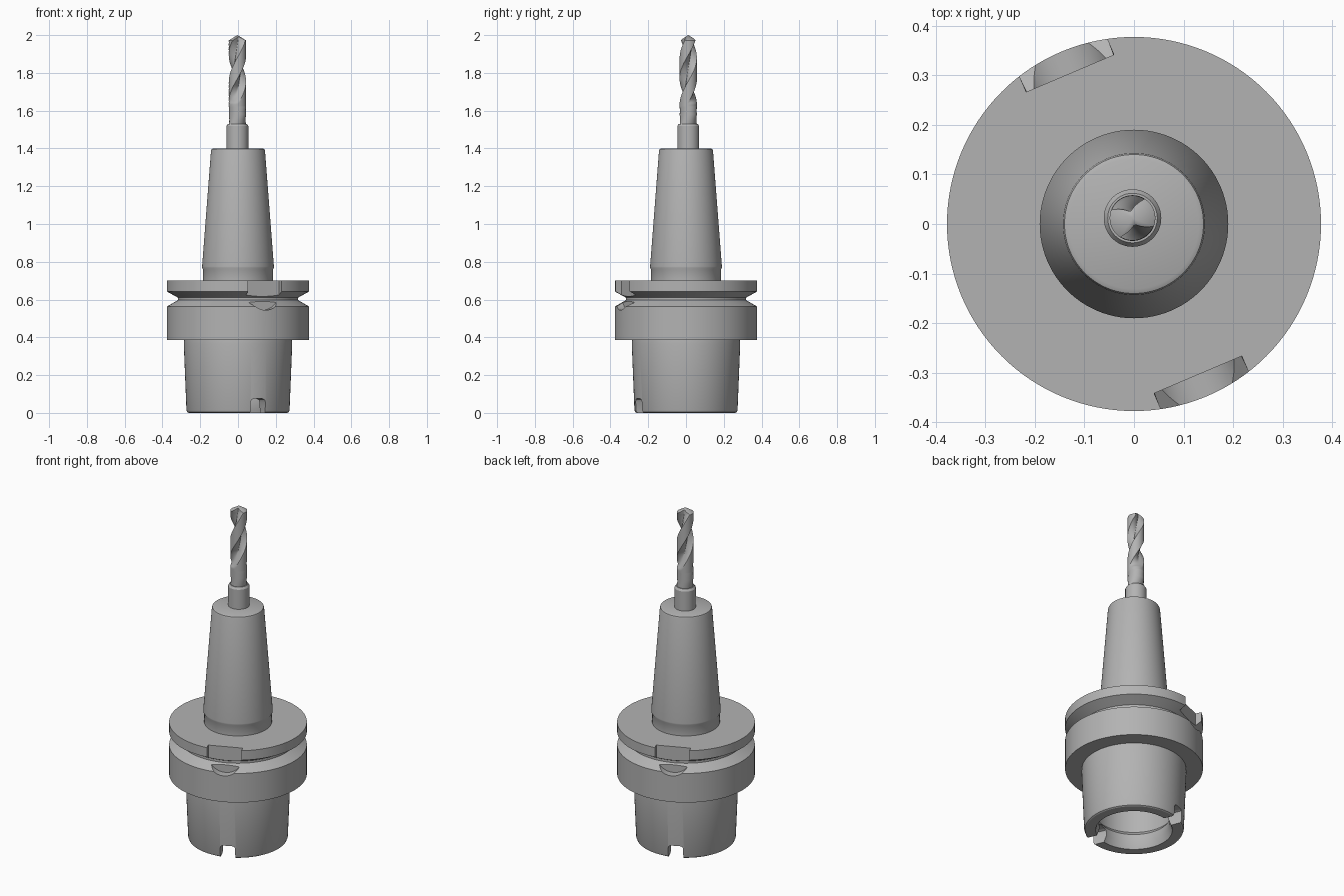
import bpy, bmesh, math
from mathutils import Matrix

if "Cube" in bpy.data.objects:
    bpy.data.objects.remove(bpy.data.objects["Cube"])

STEEL = bpy.data.materials.new("steel grey")
STEEL.diffuse_color = (0.45, 0.45, 0.45, 1)
STEEL.use_nodes = True
STEEL.node_tree.nodes["Principled BSDF"].inputs["Base Color"].default_value = STEEL.diffuse_color
SLOT_ANGLE = math.radians(-67)
DRILL_X, DRILL_Y = -0.003, 0.012


def finish(name, bm):
    bmesh.ops.recalc_face_normals(bm, faces=bm.faces)
    me = bpy.data.meshes.new(name)
    bm.to_mesh(me)
    bm.free()
    me.materials.append(STEEL)
    ob = bpy.data.objects.new(name, me)
    bpy.context.collection.objects.link(ob)
    return ob


def smooth(ob, angle=25):
    bpy.ops.object.select_all(action='DESELECT')
    ob.select_set(True)
    bpy.context.view_layer.objects.active = ob
    bpy.ops.object.shade_smooth_by_angle(angle=math.radians(angle))


def lathe(name, profile, seg=96, x=0, y=0):
    """Turn a (radius, height) profile about z; radius 0 ends close the solid."""
    bm = bmesh.new()
    rings = []
    for r, z in profile:
        if r == 0:
            rings.append([bm.verts.new((x, y, z))] * seg)
        else:
            rings.append([bm.verts.new((x + r * math.cos(2 * math.pi * i / seg),
                                        y + r * math.sin(2 * math.pi * i / seg), z))
                          for i in range(seg)])
    for a, b in zip(rings, rings[1:]):
        for i in range(seg):
            j = (i + 1) % seg
            quad = [a[i], a[j], b[j], b[i]]
            bm.faces.new(list(dict.fromkeys(quad)))
    return finish(name, bm)


def slot_cutter(name, outline, near, far, angle):
    """Extrude a (tangent, height) outline radially from near to far."""
    bm = bmesh.new()
    rows = [[bm.verts.new((d, t, z)) for t, z in outline] for d in (near, far)]
    n = len(outline)
    for row in rows:
        bm.faces.new(row)
    for i in range(n):
        j = (i + 1) % n
        bm.faces.new([rows[0][i], rows[0][j], rows[1][j], rows[1][i]])
    bm.transform(Matrix.Rotation(angle, 4, 'Z'))
    ob = finish(name, bm)
    ob.hide_render = True
    return ob


def cut(target, cutter):
    mod = target.modifiers.new("cut", 'BOOLEAN')
    mod.operation = 'DIFFERENCE'
    mod.solver = 'EXACT'
    mod.object = cutter
    bpy.context.view_layer.objects.active = target
    bpy.ops.object.modifier_apply(modifier=mod.name)
    bpy.data.objects.remove(cutter)


# Holder body: hollow taper, grooved flange, neck and tapered nose
holder = lathe("tool_holder", [
    (0, 0.30), (0.12, 0.30), (0.12, 0.27), (0.215, 0.27), (0.215, 0.11), (0.195, 0.085),
    (0.195, 0.04), (0.21, 0.0), (0.262, 0.0), (0.269, 0.004), (0.273, 0.015),
    (0.287, 0.365), (0.285, 0.387), (0.377, 0.387), (0.377, 0.563),
    (0.318, 0.597), (0.318, 0.61), (0.377, 0.643), (0.377, 0.70),
    (0.185, 0.70), (0.185, 0.757), (0.19, 0.768), (0.19, 0.775),
    (0.143, 1.388), (0.140, 1.396), (0.131, 1.40), (0, 1.40)], seg=128)

# Round-bottomed flange slots and drive slots in the taper rim, on opposite sides
R = 0.096
flange_outline = [(-R, 0.8), *[(-R * math.cos(math.pi * k / 24), 0.64 - R * math.sin(math.pi * k / 24))
                               for k in range(25)], (R, 0.8)]
rim_outline = [(-0.042, -0.1), (-0.042, 0.058), (-0.037, 0.070), (-0.025, 0.075),
               (0.025, 0.075), (0.037, 0.070), (0.042, 0.058), (0.042, -0.1)]
for side in (0, math.pi):
    cut(holder, slot_cutter("flange_slot_cutter", flange_outline, 0.33, 0.5, SLOT_ANGLE + side))
    cut(holder, slot_cutter("rim_slot_cutter", rim_outline, 0.15, 0.4, SLOT_ANGLE + side))
smooth(holder)

# Drill shank collar
smooth(lathe("drill_shank", [(0, 1.39), (0.058, 1.39), (0.058, 1.518), (0.050, 1.53), (0, 1.53)],
             seg=48, x=DRILL_X, y=DRILL_Y))


# Twist drill: two helical flutes that run out into a round shank, with a conical point
def drill(radius=0.046, seg=72, pitch=0.50, tip=0.028, flute=1.75):
    bm = bmesh.new()
    levels = [1.525, 1.58] + [1.62 + 0.355 * k / 64 for k in range(65)]
    rings = []
    for n, z in enumerate(levels):
        depth = 0.68 * min(1, max(0, (z - 1.64) / 0.09)) ** 0.7
        twist = 2 * math.pi * (z - 1.70) / pitch - math.pi / 2 - flute / 2
        ring = []
        for i in range(seg):
            a = 2 * math.pi * i / seg
            u = a % math.pi
            r = radius * (1 - depth * math.sin(math.pi * u / flute) ** 0.8) if 0 < u < flute else radius
            h = 2.0 - tip * r / radius if n == len(levels) - 1 else min(z, 1.97)
            ring.append(bm.verts.new((DRILL_X + r * math.cos(a + twist),
                                      DRILL_Y + r * math.sin(a + twist), h)))
        rings.append(ring)
    for a, b in zip(rings, rings[1:]):
        for i in range(seg):
            j = (i + 1) % seg
            bm.faces.new([a[i], a[j], b[j], b[i]])
    point = bm.verts.new((DRILL_X, DRILL_Y, 2.0))
    for i in range(seg):
        bm.faces.new([rings[-1][i], rings[-1][(i + 1) % seg], point])
    bm.faces.new(rings[0])
    return finish("twist_drill", bm)


smooth(drill(), 35)
